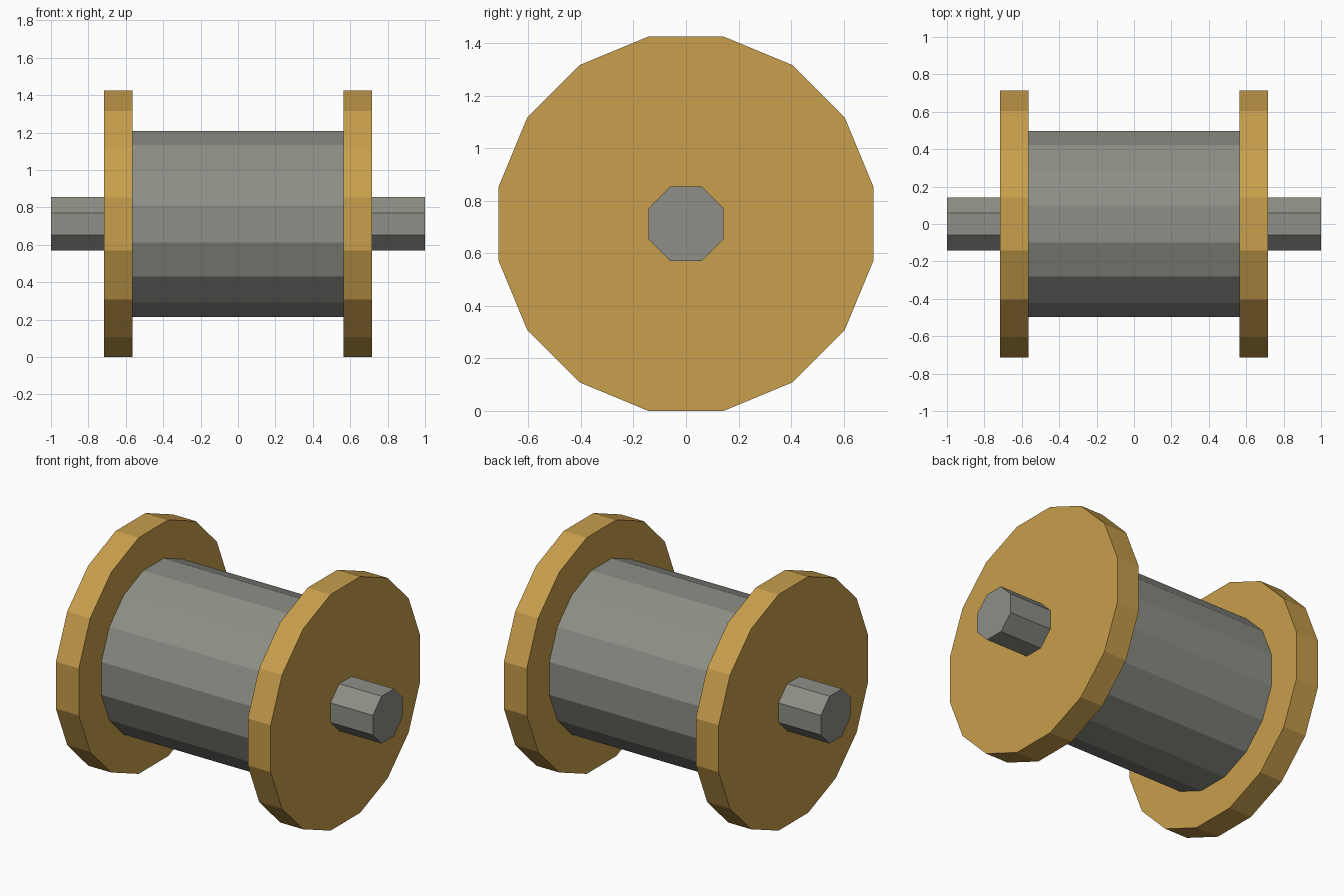
import bpy
import math

cube = bpy.data.objects.get("Cube")
if cube:
    bpy.data.objects.remove(cube, do_unlink=True)

AXIS_Z = 0.7125  # height of the shared axis


def make_material(name, rgb):
    mat = bpy.data.materials.new(name)
    mat.use_nodes = True
    color = (*rgb, 1.0)
    mat.diffuse_color = color
    mat.node_tree.nodes["Principled BSDF"].inputs["Base Color"].default_value = color
    return mat


def prism(name, sides, apothem, x_min, x_max, mat):
    """Flat-shaded regular prism along x, with a flat facet on top."""
    bpy.ops.mesh.primitive_cylinder_add(
        vertices=sides,
        radius=apothem / math.cos(math.pi / sides),
        depth=x_max - x_min,
    )
    obj = bpy.context.object
    obj.name = name
    # Half a facet of spin, then lay the prism along x
    spin = math.pi / sides
    mesh = obj.data
    for v in mesh.vertices:
        x, y, z = v.co
        a = math.atan2(y, x) + spin
        r = math.hypot(x, y)
        v.co = (z, r * math.cos(a), r * math.sin(a))
    mesh.update()
    obj.location = ((x_min + x_max) / 2, 0, AXIS_Z)
    mesh.materials.append(mat)
    return obj


wood = make_material("golden wood", (0.578, 0.342, 0.072))
metal = make_material("grey metal", (0.266, 0.275, 0.240))

# Drum and through axle
prism("drum", 16, 0.4975, -0.565, 0.565, metal)
prism("axle", 8, 0.1425, -1.0, 1.0, metal)

# End flanges
prism("left_flange", 16, AXIS_Z, 0.564, 0.717, wood)
prism("right_flange", 16, AXIS_Z, -0.717, -0.564, wood)
